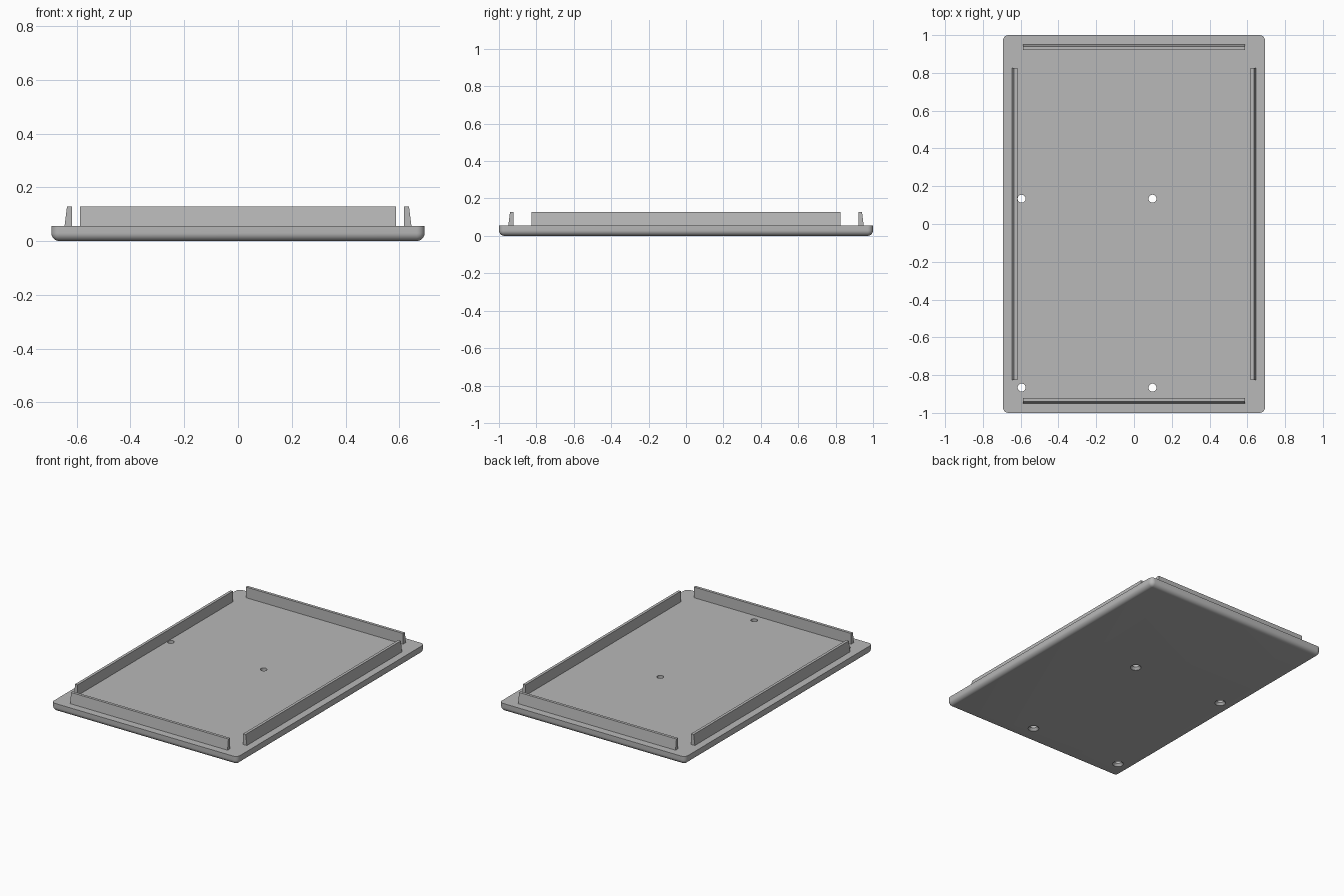
import bpy, bmesh, math

if "Cube" in bpy.data.objects:
    bpy.data.objects.remove(bpy.data.objects["Cube"])

HALF_X, HALF_Y, PLATE_H, RADIUS = 0.694, 1.0, 0.056, 0.03
WALL_TOP = 0.128

grey = bpy.data.materials.new("grey plastic")
grey.diffuse_color = (0.48, 0.48, 0.48, 1)
grey.use_nodes = True
grey.node_tree.nodes["Principled BSDF"].inputs["Base Color"].default_value = grey.diffuse_color


def make_object(name, bm):
    bmesh.ops.recalc_face_normals(bm, faces=bm.faces[:])
    mesh = bpy.data.meshes.new(name)
    bm.to_mesh(mesh)
    bm.free()
    mesh.materials.append(grey)
    obj = bpy.data.objects.new(name, mesh)
    bpy.context.collection.objects.link(obj)
    return obj


def base_plate():
    """Slab with rounded corners and a rounded lower rim; the upper rim is sharp."""
    bm = bmesh.new()
    bmesh.ops.create_cube(bm, size=1)
    for v in bm.verts:
        v.co = (v.co.x * 2 * HALF_X, v.co.y * 2 * HALF_Y, (v.co.z + 0.5) * PLATE_H)
    edges = [e for e in bm.edges if min(v.co.z for v in e.verts) < 0.001]
    bmesh.ops.bevel(bm, geom=edges, offset=RADIUS, offset_type='OFFSET',
                    segments=8, profile=0.5, affect='EDGES')
    return make_object("base_plate", bm)


def hole_cutter(x, y, segments=32):
    """Straight hole, widening to a countersink at the underside."""
    profile = [(0.043, -0.01), (0.034, 0.0), (0.021, 0.016), (0.021, PLATE_H + 0.02)]
    bm = bmesh.new()
    rings = [[bm.verts.new((x + r * math.cos(2 * math.pi * i / segments),
                            y + r * math.sin(2 * math.pi * i / segments), z))
              for i in range(segments)] for r, z in profile]
    for a, b in zip(rings, rings[1:]):
        for i in range(segments):
            j = (i + 1) % segments
            bm.faces.new((a[i], a[j], b[j], b[i]))
    bm.faces.new(rings[0])
    bm.faces.new(rings[-1])
    cutter = make_object("hole_cutter", bm)
    cutter.hide_render = True
    return cutter


def wall(name, inner, half_length, angle):
    """Lip with an upright inner face and a sloping outer face."""
    section = [(inner, PLATE_H), (inner + 0.028, PLATE_H),
               (inner + 0.019, WALL_TOP), (inner, WALL_TOP)]
    bm = bmesh.new()
    ends = [[bm.verts.new((d, s * half_length, z)) for d, z in section] for s in (-1, 1)]
    for end in ends:
        bm.faces.new(end)
    for i in range(4):
        j = (i + 1) % 4
        bm.faces.new((ends[0][i], ends[0][j], ends[1][j], ends[1][i]))
    obj = make_object(name, bm)
    obj.rotation_euler.z = math.radians(angle)


# Plate with four screw holes
plate = base_plate()
bpy.context.view_layer.objects.active = plate
plate.select_set(True)
for hx in (-0.595, 0.098):
    for hy in (-0.866, 0.134):
        cutter = hole_cutter(hx, hy)
        mod = plate.modifiers.new("screw_hole", 'BOOLEAN')
        mod.operation = 'DIFFERENCE'
        mod.solver = 'EXACT'
        mod.object = cutter
        bpy.ops.object.modifier_apply(modifier=mod.name)
        bpy.data.objects.remove(cutter)
bpy.ops.object.shade_smooth_by_angle(angle=math.radians(30))

# Lips around the rim
wall("right_wall", 0.617, 0.827, 0)
wall("back_wall", 0.922, 0.587, 90)
wall("left_wall", 0.617, 0.827, 180)
wall("front_wall", 0.922, 0.587, 270)
